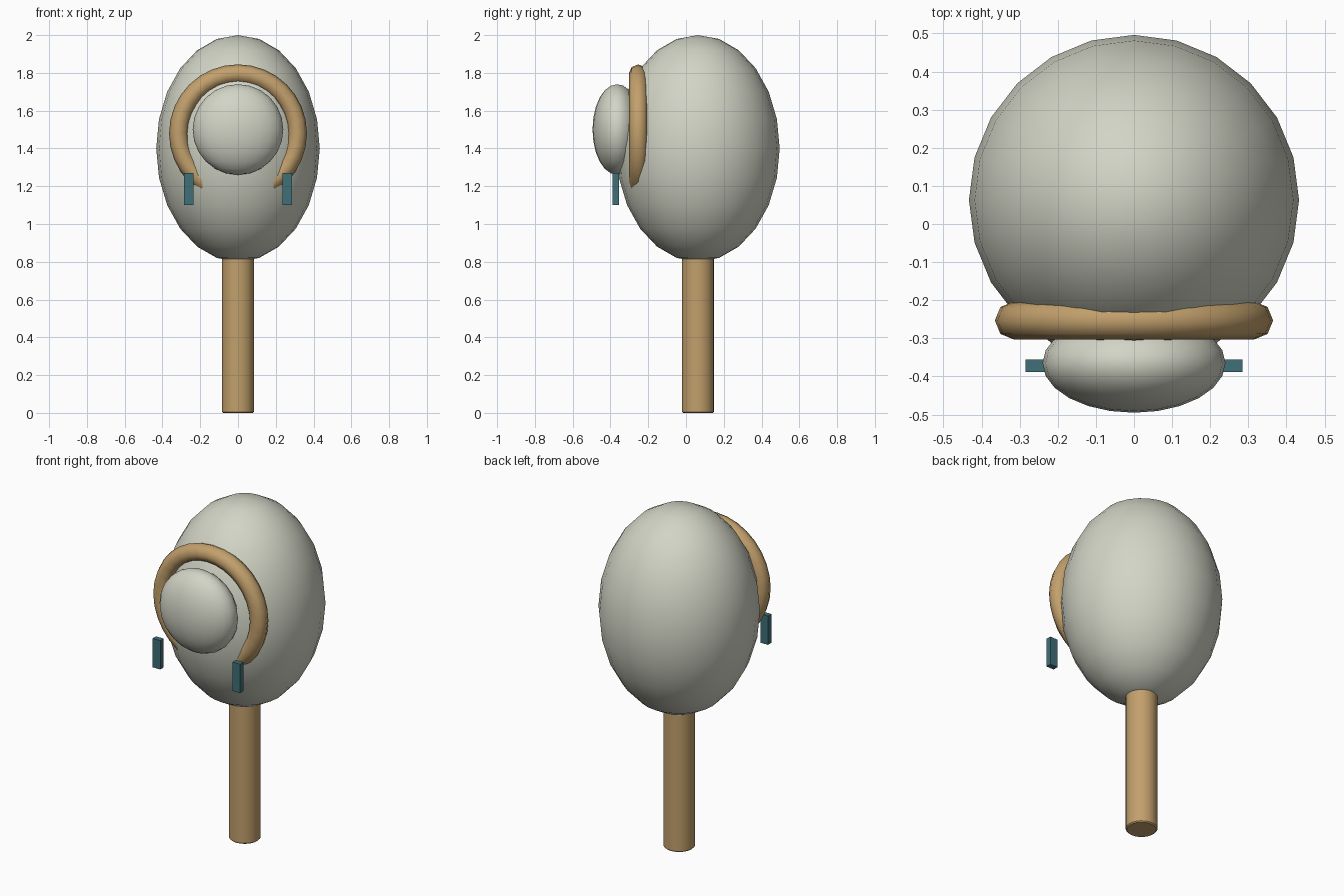
import bpy
import math

cube = bpy.data.objects.get("Cube")
if cube:
    bpy.data.objects.remove(cube, do_unlink=True)


def make_material(name, rgb):
    mat = bpy.data.materials.new(name)
    mat.use_nodes = True
    colour = (*rgb, 1.0)
    mat.diffuse_color = colour
    mat.node_tree.nodes["Principled BSDF"].inputs["Base Color"].default_value = colour
    return mat


wool = make_material("pale grey green", (0.64, 0.66, 0.56))
wood = make_material("tan wood", (0.54, 0.35, 0.15))
teal = make_material("dark teal", (0.05, 0.16, 0.19))


def finish(name, mat, scale=(1, 1, 1), smooth=True):
    """Name, scale, colour and shade the primitive just added."""
    obj = bpy.context.object
    obj.name = name
    obj.scale = scale
    bpy.ops.object.transform_apply(location=False, rotation=True, scale=True)
    obj.data.materials.append(mat)
    if smooth:
        bpy.ops.object.shade_smooth_by_angle(angle=math.radians(50))
    return obj


def ellipsoid(name, location, radii, mat):
    bpy.ops.mesh.primitive_uv_sphere_add(segments=24, ring_count=12, radius=1, location=location)
    return finish(name, mat, radii)


BODY_Y = 0.063

# Egg-shaped body and the flattened face in front of it
ellipsoid("body", (0, BODY_Y, 1.4), (0.433, 0.433, 0.6), wool)
ellipsoid("face", (0, -0.365, 1.5), (0.24, 0.13, 0.24), wool)

# Ring around the face, its lower part sunk into the body
bpy.ops.mesh.primitive_torus_add(
    major_segments=32, minor_segments=8, major_radius=0.315, minor_radius=0.05,
    location=(0, -0.253, 1.48), rotation=(math.pi / 2, 0, 0))
finish("face_ring", wood)

# Supporting post, reaching up into the body
bpy.ops.mesh.primitive_cylinder_add(vertices=24, radius=0.085, depth=0.85,
                                    location=(0, BODY_Y, 0.425))
post = finish("post", wood)
bevel = post.modifiers.new("soft_rim", "BEVEL")
bevel.width = 0.006
bevel.segments = 1
bevel.limit_method = "ANGLE"

# Small tabs hanging on either side of the face
for side, sign in (("left", 1), ("right", -1)):
    bpy.ops.mesh.primitive_cube_add(size=1, location=(sign * 0.26, -0.372, 1.185))
    finish(side + "_tab", teal, (0.05, 0.032, 0.17), smooth=False)
